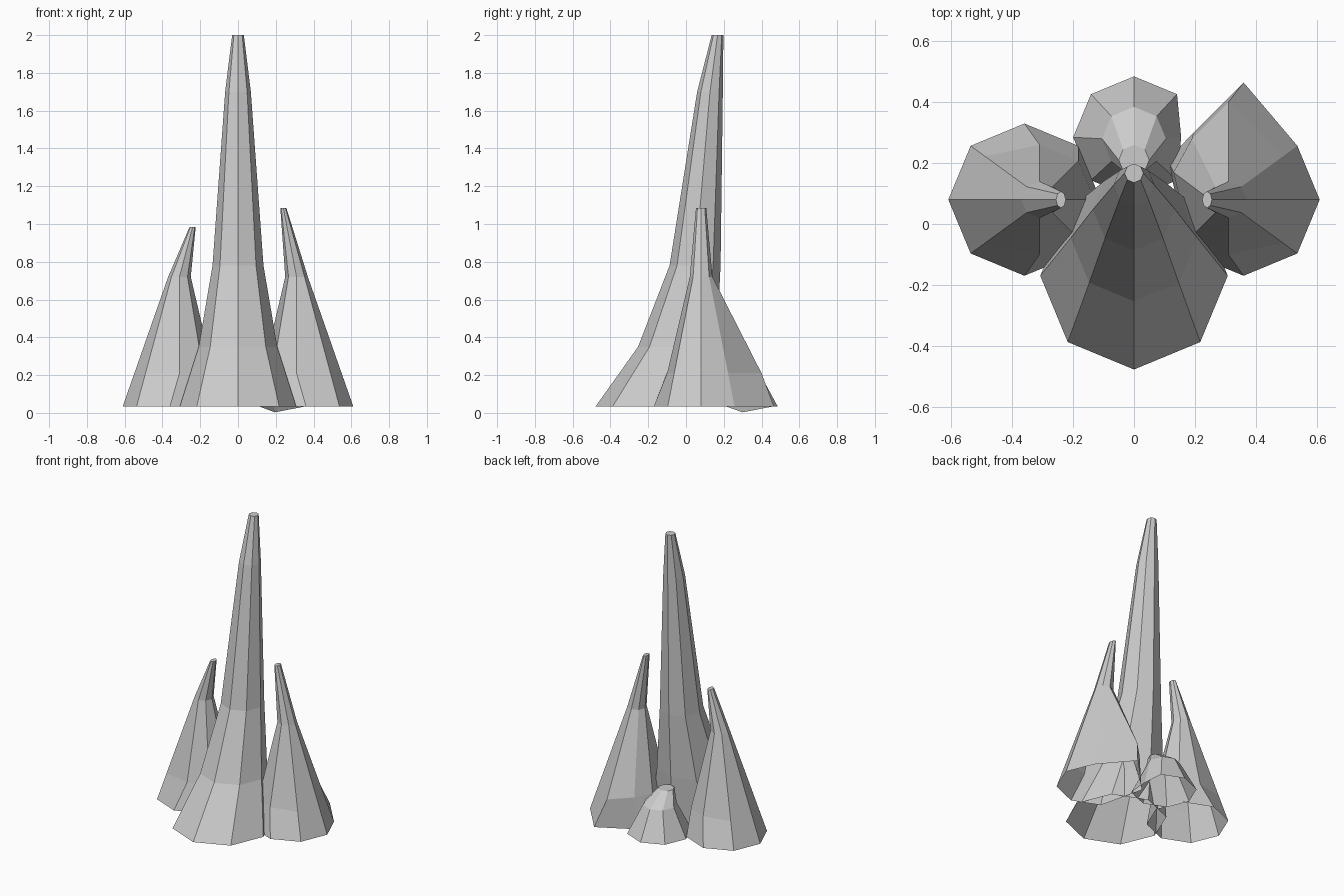
import bpy, bmesh, math

if "Cube" in bpy.data.objects:
    bpy.data.objects.remove(bpy.data.objects["Cube"])

SIDES = 8


def ring(cx, cy, z, r):
    """Octagonal cross-section, vertex 0 pointing to +x."""
    return [[cx + r * math.cos(i * math.tau / SIDES),
             cy + r * math.sin(i * math.tau / SIDES), z] for i in range(SIDES)]


def loft(name, rings):
    """Skin the rings, cap the top and leave the base open."""
    bm = bmesh.new()
    loops = [[bm.verts.new(p) for p in pts] for pts in rings]
    for a, b in zip(loops, loops[1:]):
        for i in range(SIDES):
            j = (i + 1) % SIDES
            bm.faces.new((a[i], a[j], b[j], b[i]))
    bm.faces.new(loops[-1])
    mesh = bpy.data.meshes.new(name)
    bm.to_mesh(mesh)
    bm.free()
    obj = bpy.data.objects.new(name, mesh)
    bpy.context.collection.objects.link(obj)
    return obj


def side_rings(height):
    """Leaning side spike on +x: straight outer flank, pinched inner flank."""
    base = ring(0.36, 0.08, 0.035, 0.25)
    neck = ring(0.31, 0.08, 0.72, 0.06)
    mid = ring(0.31, 0.08, 0.21, 0.18)
    for i in (0, 1, 7):
        mid[i] = [b + (n - b) * 0.2555 for b, n in zip(base[i], neck[i])]
    tip = ring(0.24, 0.08, height, 0.016)
    for p in tip:
        p[1] = 0.08 + (p[1] - 0.08) * 1.7
    return [base, mid, neck, tip]


# Tall central spike, curving towards the back
loft("main_spike", [ring(0, y, z, r) for y, z, r in (
    (-0.17, 0.035, 0.308), (-0.046, 0.35, 0.208), (0.048, 0.78, 0.135),
    (0.127, 1.70, 0.068), (0.167, 2.0, 0.031))])

# Left spike is the mirrored side spike
left = side_rings(0.985)
for pts in left:
    for p in pts:
        p[0] = -p[0]
    pts.reverse()
loft("left_spike", left)

# Right spike, with its rear flank pulled outwards
right = side_rings(1.085)
right[0][2] = [0.36, 0.465, 0.035]
right[0][3] = [0.195, 0.30, 0.003]
right[0][4] = [0.11, 0.21, 0.035]
right[1][2] = [0.31, 0.40, 0.21]
right[1][3] = [0.19, 0.28, 0.21]
right[1][4] = [0.13, 0.17, 0.21]
loft("right_spike", right)

# Short stub at the back
stub = [ring(0, 0.285, 0.035, 0.2), ring(0, 0.28, 0.22, 0.105),
        ring(0, 0.21, 0.30, 0.05)]
stub[0][0][0] = 0.155
loft("back_stub", stub)
